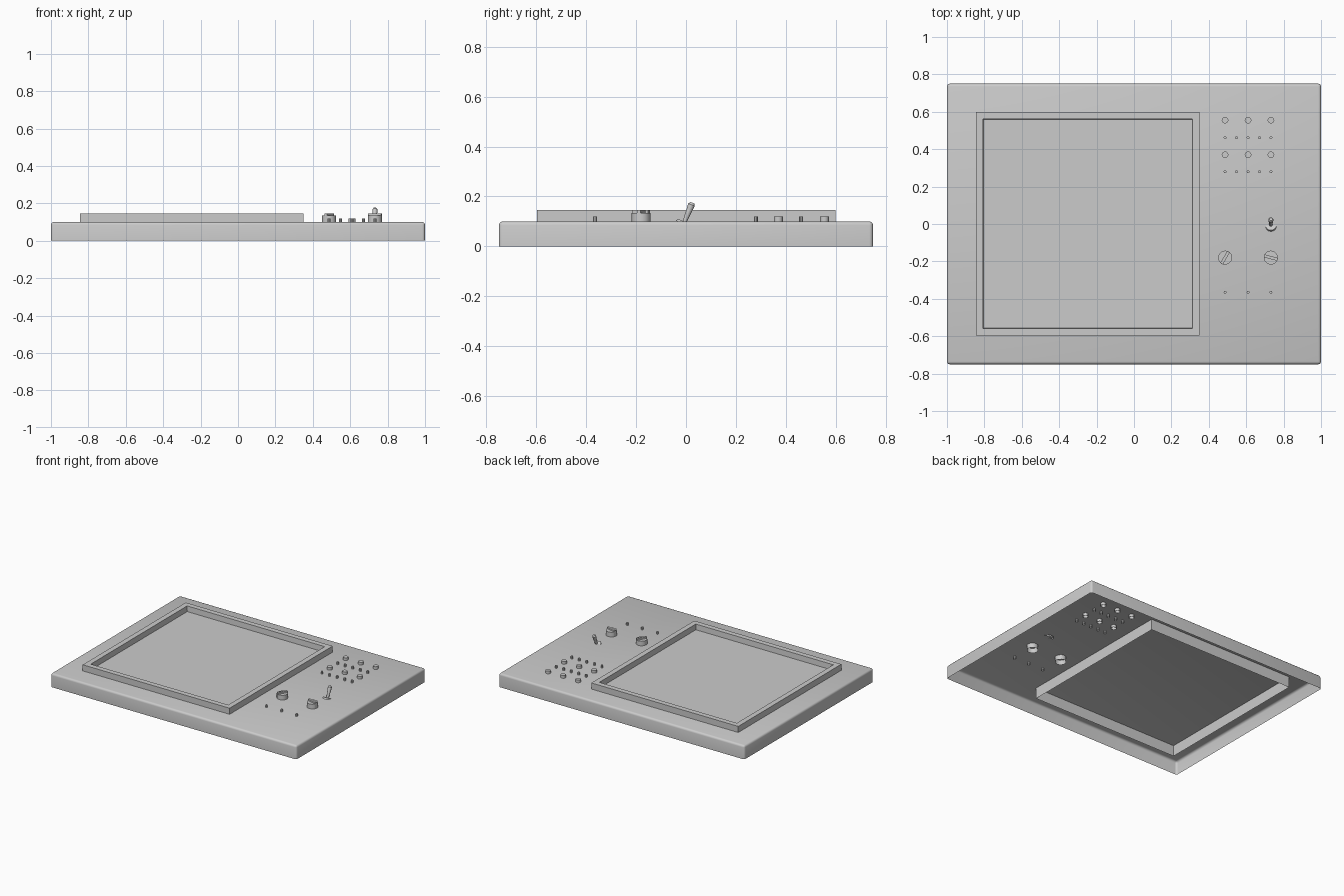
import bpy, bmesh
from math import radians
from mathutils import Matrix, Vector

if "Cube" in bpy.data.objects:
    bpy.data.objects.remove(bpy.data.objects["Cube"])


def finish(name, bm, smooth=False):
    mesh = bpy.data.meshes.new(name)
    bmesh.ops.recalc_face_normals(bm, faces=bm.faces) if name == "closed" else None
    bm.to_mesh(mesh)
    bm.free()
    obj = bpy.data.objects.new(name, mesh)
    bpy.context.collection.objects.link(obj)
    if smooth:
        bpy.context.view_layer.objects.active = obj
        obj.select_set(True)
        bpy.ops.object.shade_smooth_by_angle(angle=radians(35))
        obj.select_set(False)
    return obj


def box_bm(x0, x1, y0, y1, z0, z1):
    """Box between two corners, with the underside left open."""
    bm = bmesh.new()
    size = Matrix.Diagonal((x1 - x0, y1 - y0, z1 - z0, 1))
    centre = Vector(((x0 + x1) / 2, (y0 + y1) / 2, (z0 + z1) / 2))
    bmesh.ops.create_cube(bm, size=1, matrix=Matrix.Translation(centre) @ size)
    bm.normal_update()
    under = [f for f in bm.faces if f.normal.z < -0.9]
    bmesh.ops.delete(bm, geom=under, context='FACES')
    return bm


def add_peg(bm, r1, r2, z0, z1, matrix, sides):
    """Open-bottomed cylinder or cone along local z."""
    ret = bmesh.ops.create_cone(bm, cap_ends=True, segments=sides, radius1=r1, radius2=r2,
                                depth=z1 - z0,
                                matrix=matrix @ Matrix.Translation((0, 0, (z0 + z1) / 2)))
    faces = {f for v in ret["verts"] for f in v.link_faces}
    axis = matrix.to_3x3() @ Vector((0, 0, 1))
    for f in faces:
        f.normal_update()
    under = [f for f in faces if f.normal.dot(axis) < -0.9]
    bmesh.ops.delete(bm, geom=under, context='FACES')


def peg(name, x, y, r, z0, z1, sides=12):
    bm = bmesh.new()
    add_peg(bm, r, r, z0, z1, Matrix.Translation((x, y, 0)), sides)
    return finish(name, bm, True)


# Panel: open shell with rounded top and corners
bm = box_bm(-1, 1, -0.75, 0.75, 0, 0.1)
edges = [e for e in bm.edges if max(v.co.z for v in e.verts) > 0.05]
bmesh.ops.bevel(bm, geom=edges, offset=0.015, segments=3, profile=0.5, affect='EDGES')
finish("panel", bm, True)

# Screen frame: inset top pushed down to a sunken screen
bm = box_bm(-0.845, 0.35, -0.597, 0.6, 0.02, 0.145)
bm.normal_update()
top = [f for f in bm.faces if f.normal.z > 0.9]
bmesh.ops.inset_region(bm, faces=top, thickness=0.054)
bmesh.ops.inset_region(bm, faces=top, thickness=0.004, depth=-0.04)
finish("screen_frame", bm)

# Button and indicator grid
columns = [0.487, 0.548, 0.61, 0.671, 0.732]
for y in (0.555, 0.37):
    for x in columns[::2]:
        peg("button", x, y, 0.018, 0.08, 0.12)
for y in (0.462, 0.28):
    for x in columns:
        peg("indicator", x, y, 0.008, 0.08, 0.119, 8)
for x in columns[::2]:
    peg("lower_indicator", x, -0.365, 0.008, 0.08, 0.119, 8)

# Rotary knobs with a raised grip bar
for x, angle in ((0.487, 60), (0.732, -15)):
    peg("knob", x, -0.18, 0.038, 0.065, 0.134)
    bm = box_bm(-0.037, 0.037, -0.008, 0.008, 0.1, 0.145)
    bm.transform(Matrix.Translation((x, -0.18, 0)) @ Matrix.Rotation(radians(angle), 4, 'Z'))
    finish("knob_grip", bm)

# Toggle switch: tilted collar, half sunk in the panel, and flared lever
tilt = Matrix.Translation((0.732, -0.006, 0.097)) @ Matrix.Rotation(radians(-22), 4, 'X')
bm = bmesh.new()
add_peg(bm, 0.033, 0.03, -0.008, 0.002, tilt, 16)
finish("switch_collar", bm, True)
bm = bmesh.new()
add_peg(bm, 0.008, 0.014, 0, 0.075, tilt, 12)
add_peg(bm, 0.014, 0.008, 0.075, 0.084, tilt, 12)
bmesh.ops.remove_doubles(bm, verts=bm.verts, dist=0.0005)
finish("switch_lever", bm, True)
